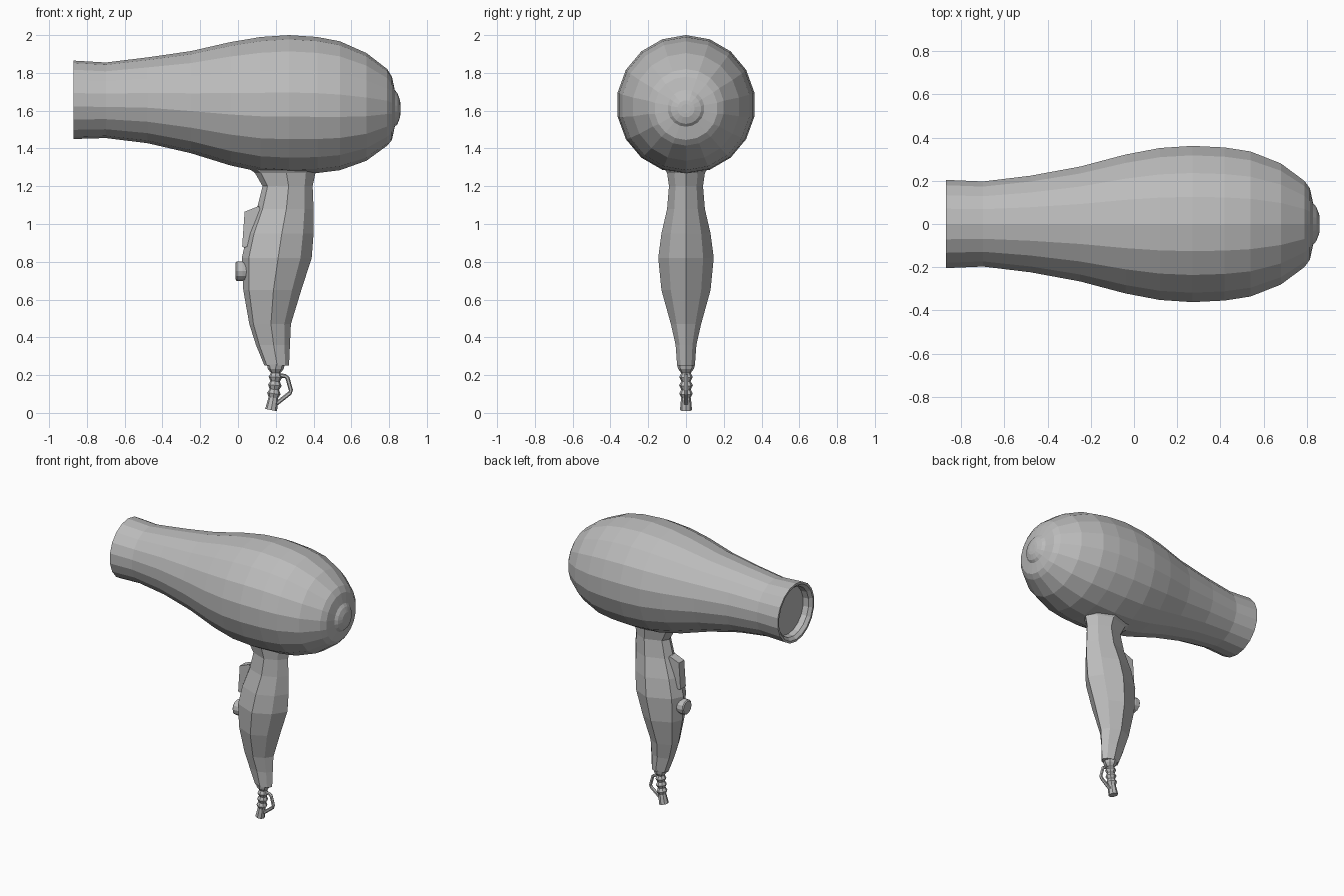
import bpy, bmesh
from math import sin, cos, pi
from mathutils import Vector

if "Cube" in bpy.data.objects:
    bpy.data.objects.remove(bpy.data.objects["Cube"])

grey = bpy.data.materials.new("mid grey")
grey.use_nodes = True
grey.diffuse_color = (0.5, 0.5, 0.5, 1)
grey.node_tree.nodes["Principled BSDF"].inputs["Base Color"].default_value = (0.5, 0.5, 0.5, 1)


def loft(name, rings):
    """Skin a closed, flat-shaded solid over rings of equal length."""
    bm = bmesh.new()
    loops = [[bm.verts.new(p) for p in ring] for ring in rings]
    for a, b in zip(loops, loops[1:]):
        n = len(a)
        for i in range(n):
            j = (i + 1) % n
            bm.faces.new((a[i], a[j], b[j], b[i]))
    bm.faces.new(loops[0])
    bm.faces.new(loops[-1])
    bmesh.ops.recalc_face_normals(bm, faces=bm.faces)
    mesh = bpy.data.meshes.new(name)
    bm.to_mesh(mesh)
    bm.free()
    mesh.materials.append(grey)
    obj = bpy.data.objects.new(name, mesh)
    bpy.context.collection.objects.link(obj)
    return obj


def disc(x, z, r, n):
    """Ring of points around the x axis direction."""
    return [(x, r * sin(2 * pi * i / n), z + r * cos(2 * pi * i / n)) for i in range(n)]


def tube(name, path, radii, n):
    """Loft of rings that follow a path in the xz plane."""
    path = [Vector((x, 0, z)) for x, z in path]
    rings = []
    for i, p in enumerate(path):
        t = (path[min(i + 1, len(path) - 1)] - path[max(i - 1, 0)]).normalized()
        side = Vector((t.z, 0, -t.x))
        rings.append([p + side * radii[i] * cos(2 * pi * k / n)
                      + Vector((0, radii[i] * sin(2 * pi * k / n), 0)) for k in range(n)])
    return loft(name, rings)


# Barrel: recessed outlet, rolled lip, swelling body and stepped rear knob (x, top, bottom)
barrel = [
    (-0.81, 1.825, 1.49), (-0.85, 1.83, 1.485), (-0.87, 1.85, 1.465), (-0.87, 1.865, 1.45),
    (-0.70, 1.855, 1.455), (-0.48, 1.882, 1.428), (-0.25, 1.915, 1.375), (-0.04, 1.963, 1.31),
    (0.12, 1.99, 1.275), (0.27, 2.0, 1.265), (0.42, 1.99, 1.27), (0.54, 1.967, 1.285),
    (0.68, 1.905, 1.335), (0.79, 1.82, 1.415), (0.815, 1.78, 1.445), (0.83, 1.71, 1.515),
    (0.845, 1.69, 1.53), (0.858, 1.655, 1.565), (0.86, 1.635, 1.585),
]
loft("barrel", [disc(x, (t + b) / 2, (t - b) / 2, 18) for x, t, b in barrel])

# Handle: eight-sided section (z, front x, back x, half width)
handle = [
    (1.32, 0.02, 0.45, 0.13), (1.27, 0.09, 0.41, 0.10), (1.2, 0.13, 0.395, 0.09),
    (1.08, 0.10, 0.40, 0.10), (0.95, 0.05, 0.40, 0.13), (0.82, 0.02, 0.39, 0.147),
    (0.65, 0.028, 0.335, 0.13), (0.47, 0.06, 0.28, 0.08), (0.36, 0.095, 0.275, 0.055),
    (0.25, 0.14, 0.27, 0.047),
]
section = [(0, 0), (0.1, 0.55), (0.52, 1), (0.84, 0.62), (1, 0), (0.84, -0.62), (0.52, -1), (0.1, -0.55)]
loft("handle", [[(a + (b - a) * u, w * v, z) for u, v in section] for z, a, b, w in handle])

# Ribbed cord guard under the handle
steps = 11
path = [(0.2 - 0.025 * (i / steps) ** 2, 0.255 - 0.24 * i / steps) for i in range(steps + 1)]
radii = [0.047, 0.042] + [0.036 if i % 2 else 0.025 for i in range(7)] + [0.028, 0.03, 0.032]
tube("cord_guard", path, radii, 8)

# Hanging loop beside the cord guard
tube("hanging_loop", [(0.21, 0.2), (0.25, 0.195), (0.262, 0.185), (0.28, 0.12),
                      (0.275, 0.105), (0.205, 0.05)], [0.011] * 6, 6)

# Wedge-shaped trigger switch
outline = [(0.035, 1.065), (0.11, 1.095), (0.13, 1.04), (0.09, 0.9), (0.035, 0.875), (0.022, 0.88)]
loft("trigger_switch", [[(x, y, z) for x, z in outline] for y in (-0.03, 0.03)])

# Round push button
loft("push_button", [disc(x, 0.75, r, 12) for x, r in
                     ((-0.012, 0.045), (-0.006, 0.052), (0.025, 0.052), (0.05, 0.045))])
